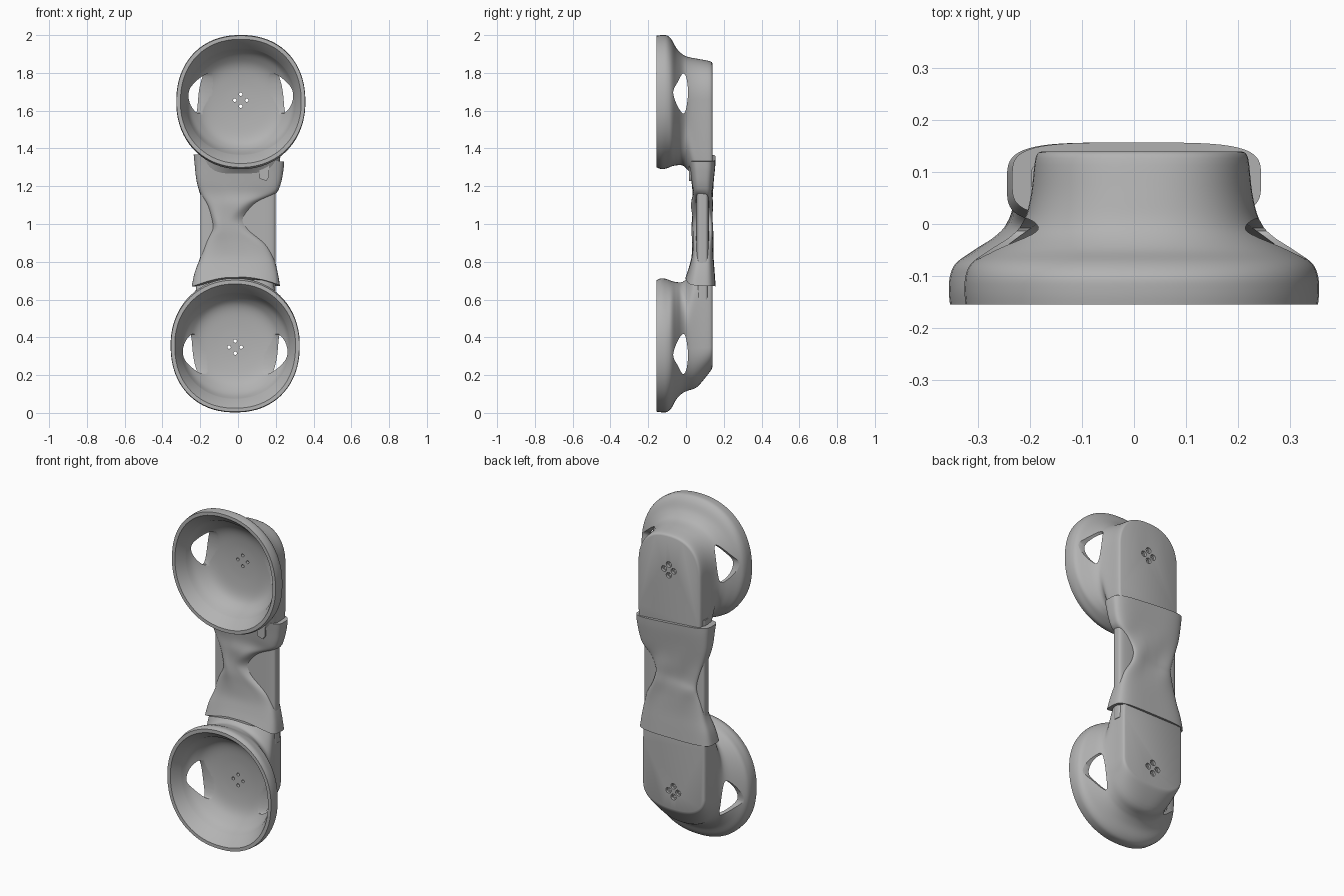
import bpy, bmesh, math
from mathutils import Vector

if "Cube" in bpy.data.objects:
    bpy.data.objects.remove(bpy.data.objects["Cube"])

SIDES = 72

grey = bpy.data.materials.new("matte grey")
grey.use_nodes = True
grey.diffuse_color = (0.45, 0.45, 0.45, 1)
grey.node_tree.nodes["Principled BSDF"].inputs["Base Color"].default_value = grey.diffuse_color


def spline(rows, steps=4, closed=False):
    """Smooth curve through rows of numbers."""
    pts = [Vector(r) for r in rows]
    n, out = len(pts), []
    pick = (lambda i: pts[i % n]) if closed else (lambda i: pts[max(0, min(n - 1, i))])
    for i in range(n if closed else n - 1):
        a, b, c, d = (pick(i + k) for k in (-1, 0, 1, 2))
        for s in range(steps):
            t = s / steps
            out.append(b + (c - a) * (t / 2) + (a * 2 - b * 5 + c * 4 - d) * (t * t / 2)
                       + (b * 3 - a - c * 3 + d) * (t ** 3 / 2))
    return out if closed else out + [pts[-1]]


def loft(name, rings):
    """Skin closed rings and cap both ends."""
    bm = bmesh.new()
    loops = [[bm.verts.new(p) for p in ring] for ring in rings]
    n = len(loops[0])
    for a, b in zip(loops, loops[1:]):
        for i in range(n):
            j = (i + 1) % n
            bm.faces.new((a[i], a[j], b[j], b[i]))
    bm.faces.new(loops[0])
    bm.faces.new(loops[-1])
    bmesh.ops.recalc_face_normals(bm, faces=bm.faces[:])
    mesh = bpy.data.meshes.new(name)
    bm.to_mesh(mesh)
    bm.free()
    mesh.materials.append(grey)
    ob = bpy.data.objects.new(name, mesh)
    bpy.context.collection.objects.link(ob)
    return ob


def cut(target, cutter):
    cutter.hide_render = True
    mod = target.modifiers.new("cut", "BOOLEAN")
    mod.operation, mod.solver, mod.object = "DIFFERENCE", "EXACT", cutter
    bpy.context.view_layer.objects.active = target
    bpy.ops.object.modifier_apply(modifier=mod.name)
    bpy.data.objects.remove(cutter)


def power(v, e):
    return math.copysign(abs(v) ** e, v)


def cup_ring(row, cx, cz, up):
    """Row: depth, half width, outward reach, inward reach, two roundness exponents."""
    y, rx, far, near, nf, nn = row
    ring = []
    for i in range(SIDES):
        a = 2 * math.pi * (i + 0.5) / SIDES
        c, s = math.cos(a), math.sin(a)
        n, reach = (nf, far) if s > 0 else (nn, near)
        ring.append((cx + rx * power(c, 2 / n), y, cz + up * reach * power(s, 2 / n)))
    return ring


def peg(name, x, z, radius, y0, y1):
    return loft(name, [[(x + radius * math.cos(k * math.pi / 8), y, z + radius * math.sin(k * math.pi / 8))
                        for k in range(16)] for y in (y0, y1)])


# Cup profiles: back plate to rim, then bevelled lip and shallow bowl
SHELL = [(.14, .193, .205, .44, 2.4, 7), (.127, .205, .217, .45, 2.4, 7),
         (.06, .213, .23, .42, 2.3, 6), (.01, .226, .24, .36, 2.3, 3),
         (-.02, .25, .255, .335, 2.2, 2.3), (-.05, .293, .285, .335, 2.2, 2.2),
         (-.075, .328, .33, .34, 2.2, 2.2), (-.1, .34, .353, .35, 2.2, 2.1),
         (-.13, .342, .355, .355, 2.2, 2.1), (-.155, .34, .352, .345, 2.2, 2.1)]
BOWL = [(-.1, .292, .285, .28, 2.1, 2.1), (-.06, .276, .263, .262, 2.1, 2.1),
        (-.03, .248, .235, .243, 2.1, 2.1), (-.005, .215, .2, .215, 2.1, 2.1),
        (.01, .17, .157, .172, 2.1, 2.1), (.019, .1, .095, .1, 2, 2), (.022, .04, .04, .04, 2, 2)]
LIP = [(-.155, .32, .333, .325, 2.2, 2.1)]
WINDOW = [(-.068, .05), (-.045, .105), (-.015, .153), (.005, .115), (.01, .03), (-.008, -.058), (-.04, -.03)]


def make_cup(name, cx, cz, up, chamfer):
    shell = [list(r) for r in SHELL]
    for r in shell:
        if r[0] > .05:
            r[2] -= chamfer * (r[0] - .05)
    rows = spline(shell) + LIP + spline(BOWL)
    cup = loft(name, [cup_ring(r, cx, cz, up) for r in rows])
    # Side windows through both walls
    outline = spline(WINDOW, 5, True)
    cut(cup, loft("window_cutter", [[(x, p[0], cz + up * p[1]) for p in outline] for x in (-.6, .6)]))
    # Four small vents, countersunk at the back
    vz = cz + up * .01
    for dx, dz in ((.032, 0), (-.032, 0), (0, .032), (0, -.032)):
        cut(cup, peg("vent_cutter", cx + dx, vz + dz, .009, 0, .3))
        cut(cup, peg("sink_cutter", cx + dx, vz + dz, .017, .125, .3))
    return cup


parts = [make_cup("upper_cup", .015, 1.645, 1, 0), make_cup("lower_cup", -.015, .358, -1, 1.0)]

# Flat bar joining the cups
bar = [[(.198 * power(math.cos(a), .3), .088 + .034 * power(math.sin(a), .4), z)
        for a in (2 * math.pi * (i + .5) / SIDES for i in range(SIDES))] for z in (.6, 1.4)]
parts.append(loft("connecting_bar", bar))

# Pinched wrap: height, front left, front right, back left, back right, front y, back y, arch, tilt
WRAP = [(1.35, -.235, .245, -.235, .245, .012, .157, 0, -.08),
        (1.3, -.23, .24, -.23, .24, .02, .154, 0, -.08),
        (1.22, -.22, .225, -.22, .225, .03, .146, 0, -.05),
        (1.16, -.195, .19, -.205, .205, .036, .141, 0, 0),
        (1.1, -.15, .06, -.19, .17, .03, .138, 0, .05),
        (1.03, -.125, -.01, -.17, .14, .028, .136, 0, .1),
        (.97, -.125, .03, -.17, .15, .03, .142, 0, 0),
        (.9, -.165, .14, -.185, .18, .034, .143, 0, -.05),
        (.82, -.195, .185, -.205, .195, .03, .146, .01, 0),
        (.74, -.23, .21, -.23, .21, .015, .152, .03, 0),
        (.67, -.245, .222, -.245, .222, -.002, .157, .05, 0)]
wrap = []
for z, fl, fr, bl, br, yf, yb, arch, tilt in spline(WRAP, 5):
    ring = []
    for i in range(SIDES):
        a = 2 * math.pi * (i + .5) / SIDES
        s = power(math.sin(a), .5)
        t = (s + 1) / 2
        left, right = fl + (bl - fl) * t, fr + (br - fr) * t
        x = (left + right) / 2 + (right - left) / 2 * power(math.cos(a), .5)
        lift = arch * (1 - t) * max(0, 1 - (x / .24) ** 2)
        # Soft cloth folds near the pinch
        fold = .006 * math.sin(25 * x + 18 * z) * math.exp(-((z - 1.03) / .13) ** 2)
        ring.append((x, (yf + yb) / 2 + (yb - yf) / 2 * s + fold * s, z + lift + tilt * x))
    wrap.append(ring)
parts.append(loft("pinched_wrap", wrap))

# Small tag at the front of the wrap
tag = [(.11, 1.33), (.165, 1.33), (.165, 1.25), (.15, 1.228), (.115, 1.24)]
parts.append(loft("wrap_tag", [[(x, y, z) for x, z in tag] for y in (.016, .05)]))

# Smooth shading with crisp edges
bpy.ops.object.select_all(action="DESELECT")
for ob in parts:
    ob.select_set(True)
bpy.context.view_layer.objects.active = parts[0]
bpy.ops.object.shade_smooth_by_angle(angle=math.radians(38))
